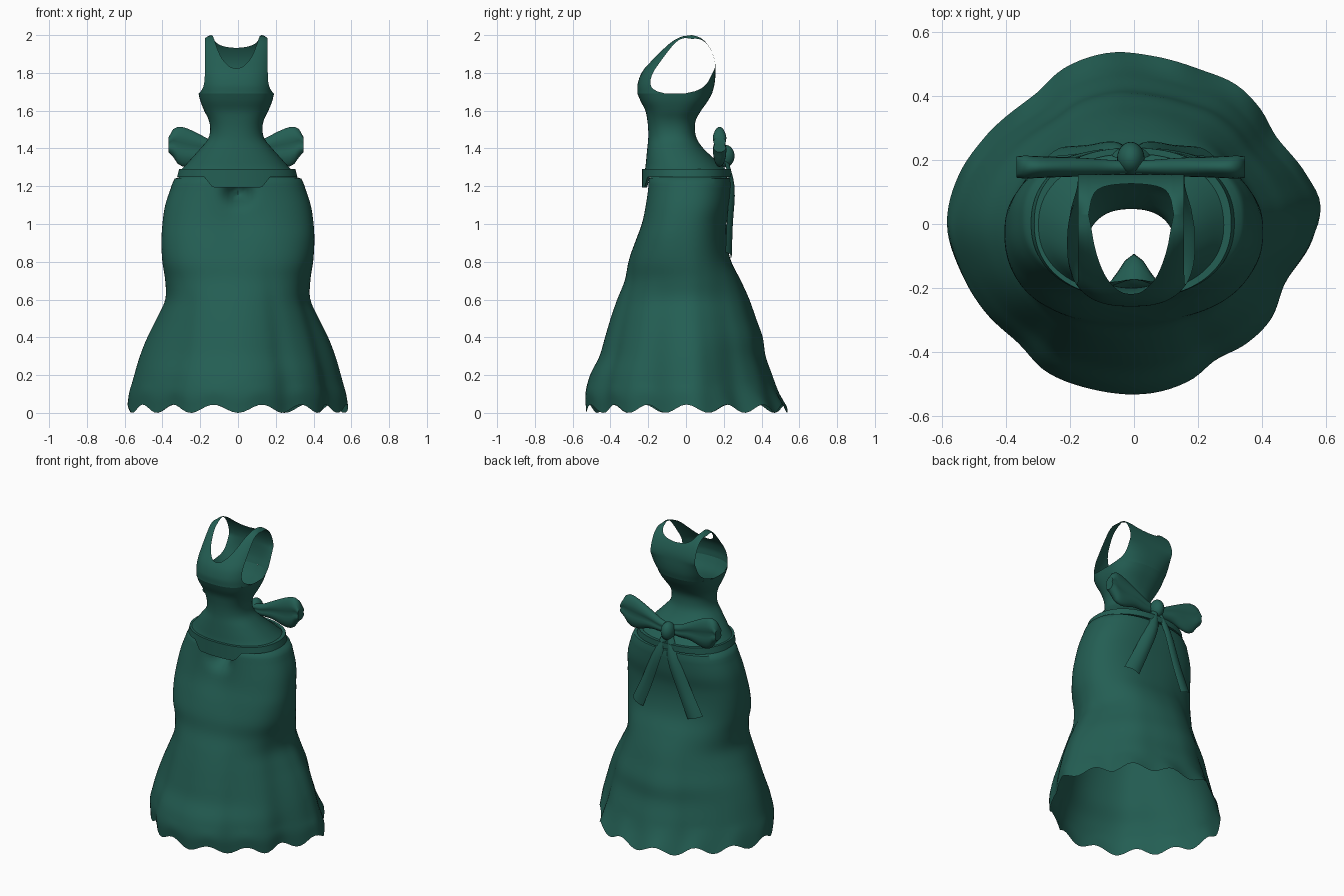
import bpy, bmesh, math
from math import sin, cos, pi, exp, radians

if "Cube" in bpy.data.objects:
    bpy.data.objects.remove(bpy.data.objects["Cube"])

green = bpy.data.materials.new("dark_green_cloth")
green.diffuse_color = (0.017, 0.112, 0.087, 1)
green.use_nodes = True
green.node_tree.nodes["Principled BSDF"].inputs["Base Color"].default_value = green.diffuse_color


def interp(table, t):
    """Smooth interpolation of rows (key, values...) sorted by rising key."""
    t = min(max(t, table[0][0]), table[-1][0])
    i = 0
    while i < len(table) - 2 and t > table[i + 1][0]:
        i += 1
    a, b = table[i], table[i + 1]
    p, q = table[max(i - 1, 0)], table[min(i + 2, len(table) - 1)]
    h = b[0] - a[0]
    s = (t - a[0]) / h
    out = []
    for k in range(1, len(a)):
        ma = (b[k] - p[k]) / (b[0] - p[0]) * h
        mb = (q[k] - a[k]) / (q[0] - a[0]) * h
        out.append((2*s**3 - 3*s*s + 1)*a[k] + (s**3 - 2*s*s + s)*ma
                   + (3*s*s - 2*s**3)*b[k] + (s**3 - s*s)*mb)
    return out


def sheet(name, rows, closed=True, cap=False, angle=50):
    """Skin rows of points into a surface; closed rows wrap into rings."""
    bm = bmesh.new()
    grid = [[bm.verts.new(p) for p in row] for row in rows]
    n = len(grid[0])
    for r0, r1 in zip(grid, grid[1:]):
        for j in range(n if closed else n - 1):
            k = (j + 1) % n
            bm.faces.new((r0[j], r0[k], r1[k], r1[j]))
    if cap:
        bm.faces.new(grid[0])
        bm.faces.new(grid[-1])
    bmesh.ops.remove_doubles(bm, verts=bm.verts, dist=1e-5)
    bmesh.ops.recalc_face_normals(bm, faces=bm.faces)
    me = bpy.data.meshes.new(name)
    bm.to_mesh(me)
    bm.free()
    ob = bpy.data.objects.new(name, me)
    bpy.context.collection.objects.link(ob)
    return finish(ob, angle)


def finish(ob, angle=50):
    ob.data.materials.append(green)
    bpy.ops.object.select_all(action='DESELECT')
    ob.select_set(True)
    bpy.context.view_layer.objects.active = ob
    bpy.ops.object.shade_smooth_by_angle(angle=radians(angle))
    return ob


def oval(th, rx, yf, yb, n=2.0):
    """Point on a superellipse spanning yf..yb."""
    c, s = cos(th), sin(th)
    f = lambda v: math.copysign(abs(v) ** (2 / n), v)
    return rx * f(c), (yf + yb) / 2 + (yb - yf) / 2 * f(s)


SEG = 128
ANG = [2 * pi * i / SEG for i in range(SEG)]

# ---- skirt: flared shell with folds, scalloped hem and a tuck under the belt
skirt_table = [  # z, half width, front y, back y, squareness
    (0, .585, -.53, .535, 2), (.1, .575, -.535, .49, 2), (.2, .55, -.51, .455, 2),
    (.3, .52, -.46, .42, 2), (.4, .48, -.43, .405, 2), (.5, .43, -.40, .37, 2.05),
    (.6, .385, -.365, .335, 2.15), (.7, .385, -.325, .29, 2.25), (.8, .40, -.305, .24, 2.35),
    (.9, .405, -.275, .217, 2.4), (1.0, .40, -.245, .215, 2.4),
    (1.1, .385, -.225, .232, 2.4), (1.2, .352, -.21, .238, 2.35),
    (1.24, .335, -.205, .234, 2.3), (1.255, .29, -.19, .20, 2.2)]
folds = [  # direction in degrees, change of radius at the hem
    (-6, -.045), (6, .003), (16, -.035), (31, -.085), (43, -.045), (54, -.02), (67, -.03),
    (84, -.012), (98, .01), (114, -.015), (128, -.077), (150, -.055), (164, -.022), (180, 0),
    (195, -.03), (212, -.055), (226, -.07), (239, -.02), (255, -.01), (275, -.007), (290, -.04),
    (301, -.095), (313, -.08), (325, -.081), (339, -.12), (354, -.045), (366, .003)]


def skirt_point(th, z):
    x, y = oval(th, *interp(skirt_table, z))
    k = min(max((.95 - z) / .8, 0), 1)
    deg = math.degrees(math.atan2(y, x)) % 360
    f = 1 + k * interp(folds, deg)[0]
    f += .035 * exp(-((deg - 222) / 22) ** 2 - ((z - .72) / .25) ** 2)
    x, y = x * f, y * f
    if y < 0:
        y += .115 * exp(-(x / .062) ** 2 - ((z - 1.17) / .06) ** 2)
        y += .02 * exp(-(x / .12) ** 2 - ((z - 1.05) / .12) ** 2)
    z += .022 * (1 + cos(14 * th)) * max(0, 1 - z / .16)
    return x, y, z


zs = [1.255 * i / 56 for i in range(55)] + [1.24, 1.255]
sheet("skirt", [[skirt_point(t, z) for t in ANG] for z in zs])


# ---- belt: band that dips lower at the front
def belt_ring(scale, bottom):
    row = []
    for t in ANG:
        x, y = oval(t, .318 if bottom else .308, -.233, .238, 2.25)
        z = 1.29
        if bottom:
            dip = min(max((.175 - abs(x)) / .045, 0), 1) if y < 0 else 0
            z = 1.25 - .057 * dip
        row.append((x * scale - .004, y * scale, z))
    return row


sheet("belt", [belt_ring(.92, False), belt_ring(1, False),
               belt_ring(1, True), belt_ring(.94, True)], angle=35)

# ---- bodice: fitted waist up to the armholes
CX = -.009
RX, YF, YB, N = .20, -.257, .138, 2.6
bodice_table = [  # z, half width, front y, back y, squareness
    (1.275, .305, -.22, .225, 2.25), (1.3, .28, -.215, .20, 2.2),
    (1.35, .235, -.21, .145, 2.2), (1.4, .19, -.205, .092, 2.2),
    (1.45, .15, -.20, .058, 2.2), (1.5, .138, -.20, .047, 2.3),
    (1.55, .146, -.205, .052, 2.4), (1.6, .17, -.215, .08, 2.5),
    (1.65, .19, -.24, .115, 2.6), (1.69, RX, YF, YB, N)]


def bodice_row(z):
    return [(x + CX, y, z) for x, y in (oval(t, *interp(bodice_table, z)) for t in ANG)]


sheet("bodice", [bodice_row(1.275 + .415 * i / 26) for i in range(27)])

# ---- upper panels: front and back reach over the shoulders as narrow straps
front_path = [(0, YF, 1.69), (.14, -.256, 1.74), (.3, -.235, 1.80), (.5, -.185, 1.865),
              (.65, -.135, 1.92), (.78, -.085, 1.965), (.9, -.03, 1.992), (1, .03, 2.0)]
back_path = [(0, YB, 1.69), (.14, .151, 1.74), (.3, .156, 1.80), (.5, .152, 1.865),
             (.68, .13, 1.925), (.82, .10, 1.967), (.92, .068, 1.99), (1, .03, 2.0)]
front_neck = [(0, .37), (.2, .40), (.48, .55), (.67, .76), (.80, 1), (1, 1)]
back_neck = [(0, .70), (.4, .73), (.65, .80), (.75, .90), (.80, 1), (1, 1)]
width = [(0, .198), (.07, .18), (.14, .171), (.25, .167), (.6, .166), (1, .166)]


def panel(name, path, neck, sign):
    rows = []
    for i in range(41):
        u = -1 + i / 20
        tmax = min(interp(neck, abs(u))[0], 1)
        col = []
        for j in range(29):
            t = tmax * j / 28
            x = u * interp(width, t)[0]
            y, z = interp(path, t)
            bend = 1 - (1 - abs(x / RX) ** N) ** (1 / N)
            fade = 1 - t ** 3 if sign < 0 else max(0, 1 - t / .4)
            z -= .02 * t ** 8 * max(0, (abs(u) - .8) / .2) ** 2   # sloping shoulder
            col.append((x + CX, y - sign * (YB - YF) / 2 * bend * fade, z))
        rows.append(col)
    sheet(name, rows, closed=False)


panel("front_panel", front_path, front_neck, -1)
panel("back_panel", back_path, back_neck, 1)

# ---- bow: two loops, two tails and a knot at the back of the waist
loop_table = [  # distance out, centre z, half height, half depth
    (.0, 1.365, .03, .022), (.07, 1.37, .04, .026), (.15, 1.39, .062, .033),
    (.25, 1.402, .10, .037), (.305, 1.415, .10, .04), (.34, 1.43, .066, .041),
    (.357, 1.42, .04, .038)]
tail_table = [  # along, x out, y, z, half width
    (0, .015, .205, 1.34, .02), (.25, .06, .238, 1.20, .038),
    (.6, .14, .228, 1.0, .046), (1, .215, .222, .835, .052)]
for side, label in ((-1, "left"), (1, "right")):
    rings = []
    for i in range(16):
        d = .357 * i / 15
        zc, hz, hy = interp(loop_table, d)
        ring = []
        for k in range(32):
            a = 2 * pi * k / 32
            pleat = 1 - .28 * exp(-(sin(a) / .3) ** 2)   # crease along the middle
            ring.append((side * d - .01, .178 + hy * cos(a) * pleat, zc + hz * sin(a)))
        rings.append(ring)
    sheet("bow_loop_" + label, rings, cap=True, angle=40)

    strips = []
    for i in range(13):
        x, y, z, w = interp(tail_table, i / 12)
        strip = []
        for k in range(9):
            s = -1 + k / 4
            strip.append((side * (x + s * w * .92) - .01,
                          y + .018 * (1 - s * s) - .25 * s * w, z + s * w * .3))
        strips.append(strip)
    sheet("bow_tail_" + label, strips, closed=False)

bpy.ops.mesh.primitive_uv_sphere_add(segments=24, ring_count=14, radius=1,
                                     location=(-.01, .205, 1.36))
knot = bpy.context.object
knot.name = "bow_knot"
knot.scale = (.043, .052, .06)
finish(knot)
